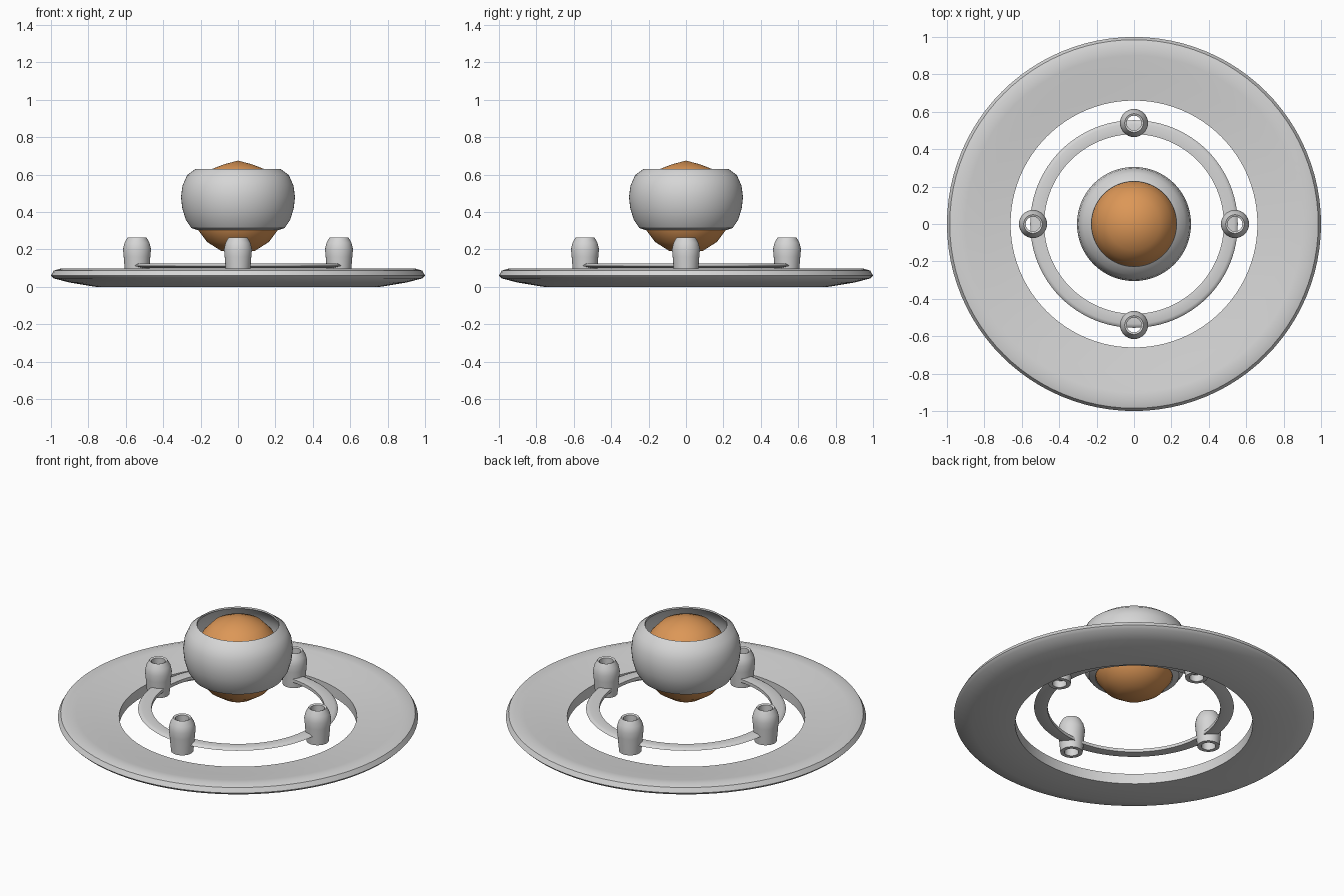
import bpy, bmesh, math

if "Cube" in bpy.data.objects:
    bpy.data.objects.remove(bpy.data.objects["Cube"])


def material(name, rgb):
    m = bpy.data.materials.new(name)
    m.diffuse_color = (*rgb, 1)
    m.use_nodes = True
    m.node_tree.nodes["Principled BSDF"].inputs["Base Color"].default_value = m.diffuse_color
    return m


GREY = material("light_grey", (0.67, 0.67, 0.67))
ORANGE = material("warm_orange", (0.72, 0.31, 0.095))


def lathe(name, profile, mat, steps=64, closed=True, location=(0, 0, 0), angle=35):
    """Spin an (r, z) profile round the vertical axis."""
    bm = bmesh.new()
    vs = [bm.verts.new((r, 0, z)) for r, z in profile]
    edges = [bm.edges.new(p) for p in zip(vs, vs[1:])]
    if closed:
        edges.append(bm.edges.new((vs[-1], vs[0])))
    bmesh.ops.spin(bm, geom=vs + edges, cent=(0, 0, 0), axis=(0, 0, 1),
                   angle=2 * math.pi, steps=steps, use_duplicate=False)
    bmesh.ops.remove_doubles(bm, verts=bm.verts[:], dist=1e-4)
    bmesh.ops.recalc_face_normals(bm, faces=bm.faces[:])
    me = bpy.data.meshes.new(name)
    bm.to_mesh(me)
    bm.free()
    me.materials.append(mat)
    ob = bpy.data.objects.new(name, me)
    ob.location = location
    bpy.context.collection.objects.link(ob)
    bpy.ops.object.select_all(action='DESELECT')
    ob.select_set(True)
    bpy.context.view_layer.objects.active = ob
    bpy.ops.object.shade_smooth_by_angle(angle=math.radians(angle))
    return ob


# Wide dished outer ring, its top sloping down toward the hole
lathe("outer_ring", [(0.66, 0.0), (0.76, 0.0), (0.90, 0.023), (0.985, 0.045),
                     (1.0, 0.06), (0.985, 0.087), (0.95, 0.097), (0.90, 0.093),
                     (0.80, 0.079), (0.66, 0.063)], GREY, steps=96)

# Thin inner ring
lathe("inner_ring", [(0.48, 0.10), (0.51, 0.10), (0.555, 0.112), (0.55, 0.118),
                     (0.535, 0.125), (0.48, 0.119)], GREY, steps=96)

# Four hollow posts on the inner ring
for i in range(4):
    a = i * math.pi / 2
    lathe(f"post_{i + 1}", [(0.040, 0.06), (0.062, 0.06), (0.066, 0.10), (0.071, 0.16),
                            (0.075, 0.20), (0.067, 0.235), (0.050, 0.265),
                            (0.039, 0.26)],
          GREY, steps=32, location=(0.54 * math.cos(a), 0.54 * math.sin(a), 0))

# Bulging shell round the core, open at top and bottom
outer = [(0.215, 0.303), (0.25, 0.315), (0.28, 0.36), (0.298, 0.42), (0.305, 0.48),
         (0.297, 0.54), (0.272, 0.597), (0.228, 0.63)]
inner = [(0.226, 0.62), (0.258, 0.588), (0.283, 0.535), (0.291, 0.48),
         (0.284, 0.42), (0.267, 0.365), (0.24, 0.326), (0.213, 0.309)]
lathe("core_shell", outer + inner, GREY)

# Rounded orange core
lathe("core", [(0, 0.182), (0.09, 0.192), (0.165, 0.24), (0.21, 0.30), (0.228, 0.36),
               (0.235, 0.43), (0.228, 0.50), (0.197, 0.57), (0.14, 0.63),
               (0.075, 0.655), (0, 0.675)], ORANGE, closed=False, angle=60)
